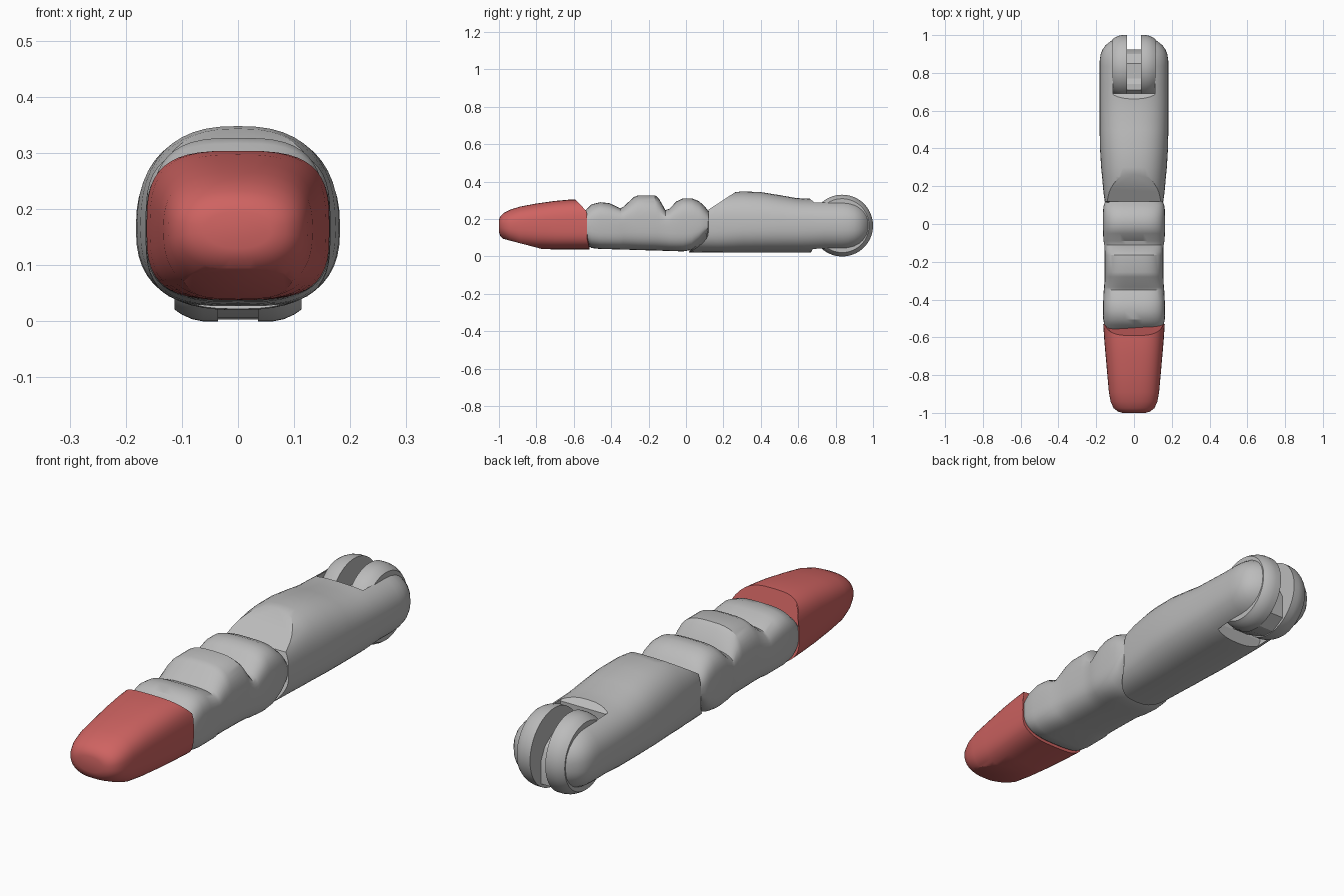
import bpy, bmesh, math
from mathutils import Vector

cube = bpy.data.objects.get("Cube")
if cube:
    bpy.data.objects.remove(cube, do_unlink=True)

AXIS_Z = 0.165   # height of the hinge line
PIVOT_Y = 0.835  # rear hinge position
SIDES = 48


def material(name, rgb):
    m = bpy.data.materials.new(name)
    m.use_nodes = True
    m.diffuse_color = (*rgb, 1)
    bsdf = next(n for n in m.node_tree.nodes if n.type == 'BSDF_PRINCIPLED')
    bsdf.inputs["Base Color"].default_value = (*rgb, 1)
    return m


grey = material("light grey", (0.50, 0.50, 0.50))
red = material("soft red", (0.62, 0.125, 0.12))


def finish(name, bm, mat, angle=28):
    bmesh.ops.recalc_face_normals(bm, faces=bm.faces[:])
    mesh = bpy.data.meshes.new(name)
    bm.to_mesh(mesh)
    bm.free()
    ob = bpy.data.objects.new(name, mesh)
    bpy.context.collection.objects.link(ob)
    mesh.materials.append(mat)
    smooth(ob, angle)
    return ob


def smooth(ob, angle=28):
    bpy.ops.object.select_all(action='DESELECT')
    ob.select_set(True)
    bpy.context.view_layer.objects.active = ob
    bpy.ops.object.shade_smooth_by_angle(angle=math.radians(angle))


def spow(v, e):
    return math.copysign(abs(v) ** e, v)


def loft(stations, first=None, last=None):
    """Stations are (y, half width, bottom, top, squareness); first and last
    reshape the end rings with y as a function of z."""
    bm = bmesh.new()
    rings = []
    for i, (y, hw, zb, zt, n) in enumerate(stations):
        bend = first if i == 0 else last if i == len(stations) - 1 else None
        ring = []
        for k in range(SIDES):
            a = 2 * math.pi * k / SIDES
            c, s = spow(math.cos(a), 2 / n), spow(math.sin(a), 2 / n)
            z = AXIS_Z + s * ((zt - AXIS_Z) if s > 0 else (AXIS_Z - zb))
            ring.append(bm.verts.new((hw * c, bend(z) if bend else y, z)))
        rings.append(ring)
    for a, b in zip(rings, rings[1:]):
        for k in range(SIDES):
            j = (k + 1) % SIDES
            bm.faces.new((a[k], a[j], b[j], b[k]))
    bm.faces.new(rings[0])
    bm.faces.new(rings[-1])
    return bm


def slice_off(bm, point, normal):
    bmesh.ops.bisect_plane(bm, geom=bm.verts[:] + bm.edges[:] + bm.faces[:], dist=1e-5,
                           plane_co=point, plane_no=Vector(normal).normalized(), clear_outer=True)
    bmesh.ops.holes_fill(bm, edges=[e for e in bm.edges if e.is_boundary], sides=0)


def extrude_x(profile, half):
    """Side profile of (y, z) points, extruded across the width."""
    bm = bmesh.new()
    f = bm.faces.new([bm.verts.new((-half, y, z)) for y, z in profile])
    ext = bmesh.ops.extrude_face_region(bm, geom=[f])
    vs = [g for g in ext["geom"] if isinstance(g, bmesh.types.BMVert)]
    bmesh.ops.translate(bm, verts=vs, vec=(2 * half, 0, 0))
    return bm


def lathe_x(profile, side):
    """Closed (x, radius) profile turned about the rear hinge line."""
    bm = bmesh.new()
    steps = 64
    rings = [[bm.verts.new((side * x, PIVOT_Y + r * math.cos(2 * math.pi * k / steps),
                            AXIS_Z + r * math.sin(2 * math.pi * k / steps)))
              for k in range(steps)] for x, r in profile]
    for a, b in zip(rings, rings[1:]):
        for k in range(steps):
            j = (k + 1) % steps
            bm.faces.new((a[k], a[j], b[j], b[k]))
    bm.faces.new(rings[0])
    bm.faces.new(rings[-1])
    return bm


# Red fingertip with a slanted rear lip and a flat under its nose
tip = loft([
    (-1.00, 0.06, 0.130, 0.195, 2.2), (-0.993, 0.085, 0.110, 0.215, 2.3),
    (-0.975, 0.108, 0.092, 0.232, 2.4), (-0.94, 0.124, 0.070, 0.250, 2.5),
    (-0.89, 0.133, 0.050, 0.266, 2.7), (-0.80, 0.141, 0.040, 0.283, 2.8),
    (-0.70, 0.150, 0.038, 0.297, 3.0), (-0.62, 0.157, 0.038, 0.304, 3.1),
    (-0.53, 0.163, 0.038, 0.304, 3.2),
], last=lambda z: -0.53 - max(0, z - 0.24) * 0.95 + max(0, 0.10 - z) * 0.25)
slice_off(tip, (0, -0.98, 0.095), (0, -0.055, -0.21))
finish("fingertip", tip, red)

# Middle segment: front knuckle, raised pad and rear knuckle in one run
finish("middle_segment", loft([
    (-0.56, 0.145, 0.10, 0.215, 3), (-0.535, 0.157, 0.065, 0.250, 3),
    (-0.505, 0.163, 0.045, 0.278, 3.2), (-0.46, 0.164, 0.040, 0.290, 3.4),
    (-0.41, 0.163, 0.039, 0.285, 3.4), (-0.35, 0.160, 0.037, 0.257, 3.4),
    (-0.335, 0.158, 0.037, 0.265, 3.2), (-0.28, 0.156, 0.035, 0.317, 3.1),
    (-0.255, 0.156, 0.034, 0.327, 3.1), (-0.165, 0.156, 0.032, 0.327, 3.1),
    (-0.145, 0.156, 0.031, 0.310, 3.1), (-0.11, 0.157, 0.030, 0.248, 3.2),
    (-0.09, 0.161, 0.029, 0.254, 3.3), (-0.05, 0.164, 0.028, 0.295, 3.4),
    (-0.015, 0.165, 0.027, 0.311, 3.4), (0.03, 0.165, 0.035, 0.311, 3.4),
    (0.07, 0.164, 0.065, 0.295, 3.3), (0.10, 0.160, 0.105, 0.268, 3.2),
    (0.125, 0.150, 0.145, 0.235, 3),
]), grey)

# Base segment: swells at the front, rounds off at the rear hinge
base_rings = [
    (0.12, 0.155, 0.022, 0.31, 2.8), (0.17, 0.162, 0.021, 0.325, 2.7),
    (0.25, 0.169, 0.020, 0.342, 2.6), (0.30, 0.174, 0.020, 0.348, 2.5),
    (0.40, 0.180, 0.020, 0.344, 2.5), (0.50, 0.182, 0.020, 0.328, 2.5),
    (0.59, 0.182, 0.020, 0.312, 2.5), (0.65, 0.182, 0.020, 0.309, 2.5),
    (0.74, 0.182, 0.024, 0.308, 2.4),
]
for s in (0, 0.2, 0.4, 0.55, 0.68, 0.8, 0.88, 0.94, 0.98, 0.995):
    h = 0.142 * math.sqrt(1 - s * s)
    base_rings.append((PIVOT_Y + 0.163 * s, 0.182 * math.sqrt(1 - s ** 3),
                       AXIS_Z - h, AXIS_Z + h, 2.4))
base = loft(base_rings,
            first=lambda z: 0.12 - 0.11 * min(1, max(0, (0.13 - z) / 0.11)) ** 2)
slice_off(base, (0, 0.12, 0.25), (0, -0.55, 0.84))
base_ob = finish("base_segment", base, grey)

# Pocket for the hinge discs, with ramped front lips
cutter = finish("pocket_cutter", extrude_x([
    (0.655, 0.45), (0.655, 0.315), (0.69, 0.285), (0.69, 0.06),
    (0.655, 0.0), (0.655, -0.1), (1.1, -0.1), (1.1, 0.45)], 0.11), grey)
cutter.hide_render = True
mod = base_ob.modifiers.new("pocket", 'BOOLEAN')
mod.operation = 'DIFFERENCE'
mod.solver = 'EXACT'
mod.object = cutter
bpy.context.view_layer.objects.active = base_ob
bpy.ops.object.modifier_apply(modifier=mod.name)
bpy.data.objects.remove(cutter, do_unlink=True)
smooth(base_ob)

# Two hinge discs with softened outer rims, and the web between them
for side, label in ((1, "left"), (-1, "right")):
    finish(label + "_hinge_disc", lathe_x([
        (0.036, 0.165), (0.062, 0.165), (0.082, 0.161),
        (0.100, 0.153), (0.113, 0.144)], side), grey)
finish("hinge_web", extrude_x([
    (0.68, 0.07), (0.69, 0.22), (0.71, 0.245), (0.74, 0.245), (0.77, 0.225),
    (0.85, 0.225), (0.90, 0.19), (0.925, 0.14), (0.925, 0.04),
    (0.86, 0.003), (0.80, 0.006), (0.74, 0.035)], 0.038), grey)
